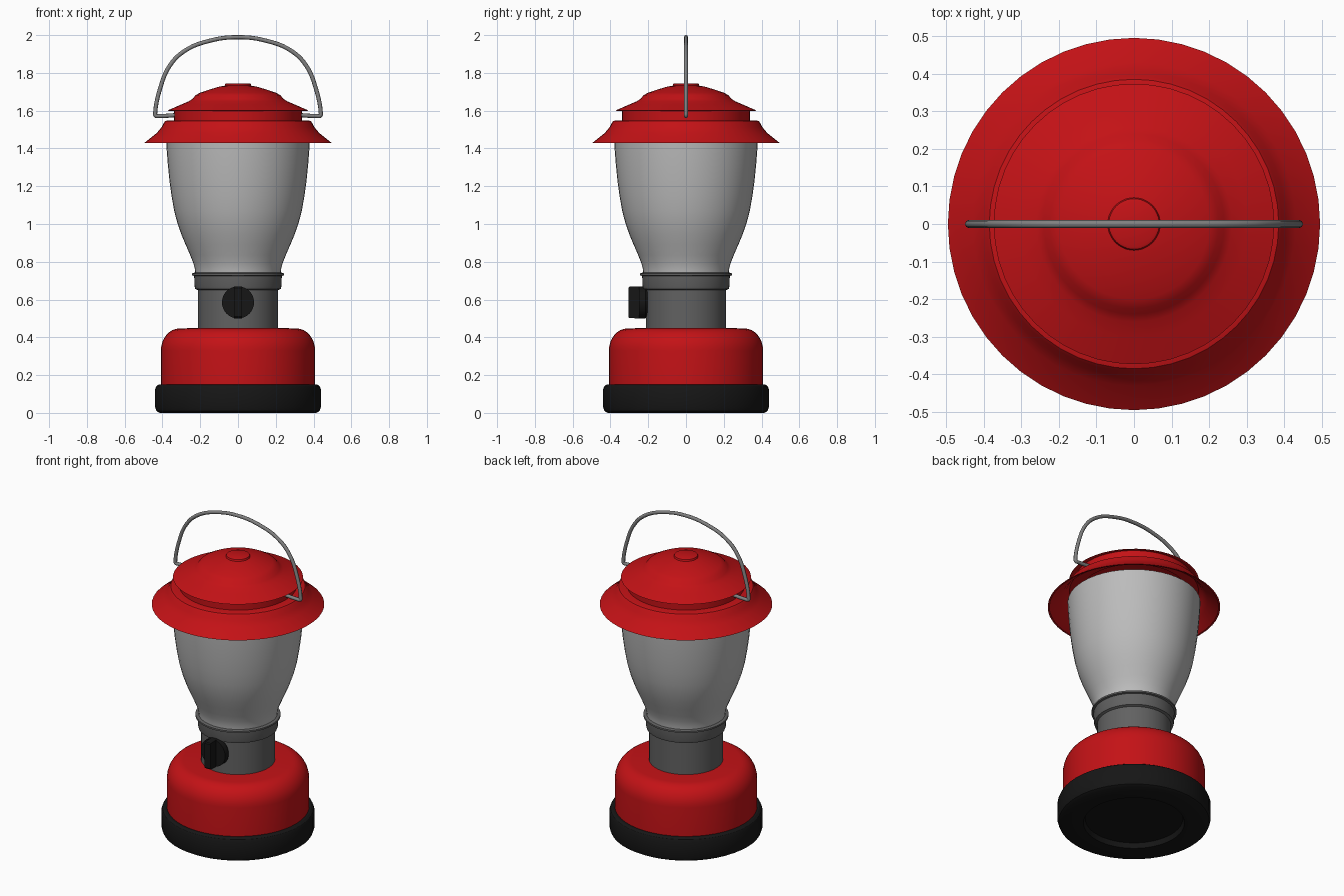
import bpy, bmesh, math
from mathutils import Matrix, Vector

if "Cube" in bpy.data.objects:
    bpy.data.objects.remove(bpy.data.objects["Cube"])

SEG = 48


def material(name, rgb):
    m = bpy.data.materials.new(name)
    m.diffuse_color = (*rgb, 1)
    m.use_nodes = True
    m.node_tree.nodes["Principled BSDF"].inputs["Base Color"].default_value = m.diffuse_color
    return m


RED = material("red_enamel", (0.55, 0.006, 0.008))
BLACK = material("black_rubber", (0.008, 0.008, 0.008))
STEEL = material("dark_steel", (0.12, 0.12, 0.12))
GLASS = material("frosted_glass", (0.5, 0.5, 0.5))
WIRE = material("wire_steel", (0.22, 0.22, 0.22))


def finish(ob, mat, angle=32):
    if mat:
        ob.data.materials.append(mat)
    bpy.ops.object.select_all(action='DESELECT')
    ob.select_set(True)
    bpy.context.view_layer.objects.active = ob
    bpy.ops.object.shade_smooth_by_angle(angle=math.radians(angle))


def new_object(name, bm, mat, angle=32):
    bmesh.ops.recalc_face_normals(bm, faces=bm.faces)
    me = bpy.data.meshes.new(name)
    bm.to_mesh(me)
    bm.free()
    ob = bpy.data.objects.new(name, me)
    bpy.context.collection.objects.link(ob)
    finish(ob, mat, angle)
    return ob


def lathe(name, profile, mat, closed=False, segments=SEG):
    """Spin an (r, z) profile around the z axis."""
    bm = bmesh.new()
    vs = [bm.verts.new((r, 0, z)) for r, z in profile]
    es = [bm.edges.new(p) for p in zip(vs, vs[1:])]
    if closed:
        es.append(bm.edges.new((vs[-1], vs[0])))
    bmesh.ops.spin(bm, geom=vs + es, axis=(0, 0, 1), cent=(0, 0, 0),
                   angle=math.tau, steps=segments, use_duplicate=False)
    bmesh.ops.remove_doubles(bm, verts=bm.verts, dist=1e-4)
    return new_object(name, bm, mat)


# Rubber foot with a recessed underside
lathe("base_foot", [(0, 0.03), (0.28, 0.03), (0.29, 0), (0.415, 0), (0.432, 0.01),
                    (0.439, 0.03), (0.439, 0.125), (0.432, 0.142), (0.42, 0.15),
                    (0.40, 0.15)], BLACK)

# Red base with rounded shoulder
shoulder = [(0.31 + 0.098 * math.cos(a), 0.33 + 0.117 * math.sin(a))
            for a in (math.radians(11.25 * i) for i in range(9))]
lathe("base_body", [(0.408, 0.14)] + shoulder + [(0.20, 0.45)], RED)

# Steel collar and lip below the globe
lathe("collar", [(0.212, 0.44), (0.212, 0.65), (0.226, 0.656), (0.23, 0.67),
                 (0.232, 0.725), (0.244, 0.728), (0.244, 0.738), (0.234, 0.742),
                 (0.20, 0.742)], STEEL)

# Globe
lathe("globe", [(0.226, 0.735), (0.228, 0.76), (0.237, 0.795), (0.253, 0.835),
                (0.277, 0.89), (0.30, 0.945), (0.321, 1.005), (0.338, 1.07),
                (0.352, 1.15), (0.363, 1.23), (0.372, 1.32), (0.378, 1.40),
                (0.381, 1.46)], GLASS)

# Brim shade, a thin shell
lathe("shade", [(0.495, 1.43), (0.43, 1.482), (0.405, 1.512), (0.393, 1.535),
                (0.385, 1.545), (0.37, 1.549), (0.30, 1.549), (0.30, 1.539),
                (0.37, 1.537), (0.382, 1.528), (0.395, 1.505), (0.422, 1.474),
                (0.485, 1.43)], RED, closed=True)

# Vent neck and domed cap
lathe("vent_neck", [(0.338, 1.54), (0.338, 1.615)], RED)
lathe("cap", [(0, 1.745), (0.06, 1.745), (0.067, 1.742), (0.07, 1.732), (0.10, 1.727),
              (0.15, 1.712), (0.20, 1.695), (0.225, 1.682), (0.24, 1.663),
              (0.26, 1.65), (0.30, 1.633), (0.373, 1.601), (0.365, 1.599),
              (0.33, 1.612), (0, 1.612)], RED)

# Control knob: disc, grip bar and shaft
bm = bmesh.new()
turn = Matrix.Rotation(math.radians(90), 4, 'X')


def disc(r1, r2, y0, y1, n=32):
    bmesh.ops.create_cone(bm, cap_ends=True, segments=n, radius1=r1, radius2=r2, depth=y1 - y0,
                          matrix=Matrix.Translation((0, (y0 + y1) / 2, 0.585)) @ turn)


disc(0.085, 0.085, -0.25, -0.215)
disc(0.076, 0.085, -0.215, -0.203)
disc(0.035, 0.035, -0.21, -0.18)
outline = [(-0.085, -0.245), (0.085, -0.245), (0.083, -0.30), (0.076, -0.305),
           (-0.076, -0.305), (-0.083, -0.30)]
face = bm.faces.new([bm.verts.new((-0.02, y, 0.585 + z)) for z, y in outline])
ext = bmesh.ops.extrude_face_region(bm, geom=[face], use_keep_orig=True)
bmesh.ops.translate(bm, vec=Vector((0.04, 0, 0)),
                    verts=[v for v in ext["geom"] if isinstance(v, bmesh.types.BMVert)])
new_object("control_knob", bm, BLACK)

# Wire bail handle, mirrored half path
half = [(0.32, 1.577), (0.415, 1.572), (0.436, 1.574), (0.438, 1.59), (0.413, 1.715),
        (0.36, 1.84), (0.28, 1.918), (0.15, 1.97)]
path = [(-x, z) for x, z in half] + [(0, 1.989)] + half[::-1]
cu = bpy.data.curves.new("handle", 'CURVE')
cu.dimensions = '3D'
cu.bevel_depth = 0.011
cu.bevel_resolution = 2
cu.resolution_u = 6
cu.use_fill_caps = True
sp = cu.splines.new('BEZIER')
sp.bezier_points.add(len(path) - 1)
for p, (x, z) in zip(sp.bezier_points, path):
    p.co = (x, 0, z)
    p.handle_left_type = p.handle_right_type = 'AUTO'
handle = bpy.data.objects.new("handle", cu)
bpy.context.collection.objects.link(handle)
bpy.context.view_layer.objects.active = handle
handle.select_set(True)
bpy.ops.object.select_all(action='DESELECT')
handle.select_set(True)
bpy.ops.object.convert(target='MESH')
finish(bpy.context.view_layer.objects.active, WIRE, 60)
